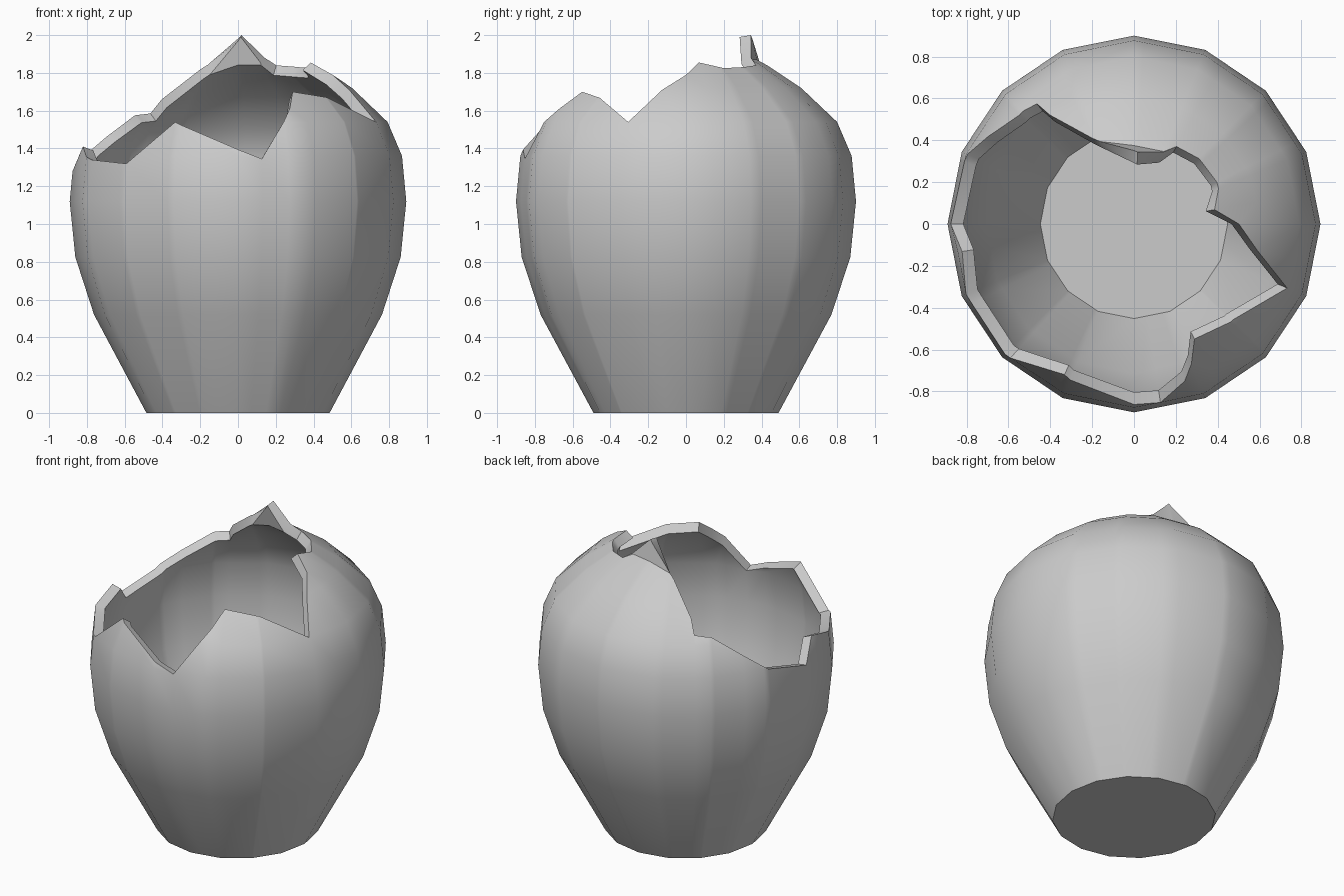
import bpy, bmesh, math
from mathutils import Vector

if "Cube" in bpy.data.objects:
    bpy.data.objects.remove(bpy.data.objects["Cube"])

WALL, STEP = 0.062, 22.5          # wall thickness, angle of one of 16 sides

# Outer profile (radius, height)
outer = [Vector(p) for p in [(.49, 0), (.77, .52), (.87, .825), (.9, 1.12), (.877, 1.36),
         (.8, 1.54), (.61, 1.72), (.43, 1.84), (.375, 1.87), (.347, 2.0)]]

# Inner profile: outer one pushed in along its normals, with a raised floor
inner = []
for i, p in enumerate(outer):
    t = (outer[min(i + 1, len(outer) - 1)] - outer[max(i - 1, 0)]).normalized()
    inner.append(p + WALL * Vector((-t.y, t.x)))
inner[0] = Vector((.452, .05))
inner[-1] = Vector((.287, 1.99))

# Broken edge: angle around the pot -> height
rim = [(10, 1.855), (-12, 1.71), (-22.5, 1.54), (-44, 1.67), (-62, 1.70), (-72, 1.54),
       (-81.5, 1.345), (-115, 1.54), (-133, 1.32), (-154, 1.34), (-171, 1.41),
       (-180, 1.28), (-200, 1.35), (-210.6, 1.46), (-223.4, 1.575), (-230.8, 1.585),
       (-232, 1.66), (-244, 1.82), (-273, 2.0), (-299, 1.84), (-318, 1.83),
       (-333.5, 1.825), (-350, 1.855)]


def rim_height(a):
    for (a0, z0), (a1, z1) in zip(rim, rim[1:]):
        if a1 <= a <= a0:
            return z0 + (z1 - z0) * (a0 - a) / (a0 - a1)


def profile_param(z):
    for i in range(len(outer) - 1):
        if z <= outer[i + 1].y + 1e-6:
            return i + (z - outer[i].y) / (outer[i + 1].y - outer[i].y)


def at(profile, t):
    i = min(int(t), len(profile) - 2)
    return profile[i].lerp(profile[i + 1], t - i)


# Columns: the 16 side corners plus every corner of the broken edge
angles = {a for a, z in rim[:-1]} | {-STEP * k for k in range(16)}
angles = sorted(angles, reverse=True)

bm = bmesh.new()


def column(profile, a):
    top = profile_param(rim_height(a))
    off = (a % STEP) - STEP / 2
    flat = math.cos(math.radians(STEP / 2)) / math.cos(math.radians(off))
    c, s = math.cos(math.radians(a)) * flat, math.sin(math.radians(a)) * flat
    pts = [at(profile, min(i, top)) for i in range(len(profile))]
    return [bm.verts.new((p.x * c * .99, p.x * s, p.y)) for p in pts]


out_cols = [column(outer, a) for a in angles]
in_cols = [column(inner, a) for a in angles]
n = len(angles)
for k in range(n):
    j = (k + 1) % n
    for i in range(len(outer) - 1):
        bm.faces.new((out_cols[k][i], out_cols[k][i + 1], out_cols[j][i + 1], out_cols[j][i]))
        bm.faces.new((in_cols[k][i], in_cols[j][i], in_cols[j][i + 1], in_cols[k][i + 1]))
    # fracture face across the wall
    bm.faces.new((out_cols[k][-1], in_cols[k][-1], in_cols[j][-1], out_cols[j][-1]))

# Base and inside floor
bm.faces.new([c[0] for c in out_cols])
bm.faces.new([c[0] for c in in_cols])
bmesh.ops.remove_doubles(bm, verts=bm.verts, dist=0.0005)
bmesh.ops.recalc_face_normals(bm, faces=bm.faces)

mesh = bpy.data.meshes.new("broken_pot")
bm.to_mesh(mesh)
bm.free()
pot = bpy.data.objects.new("broken_pot", mesh)
bpy.context.collection.objects.link(pot)
bpy.context.view_layer.objects.active = pot
pot.select_set(True)
bpy.ops.object.shade_smooth_by_angle(angle=math.radians(35))
